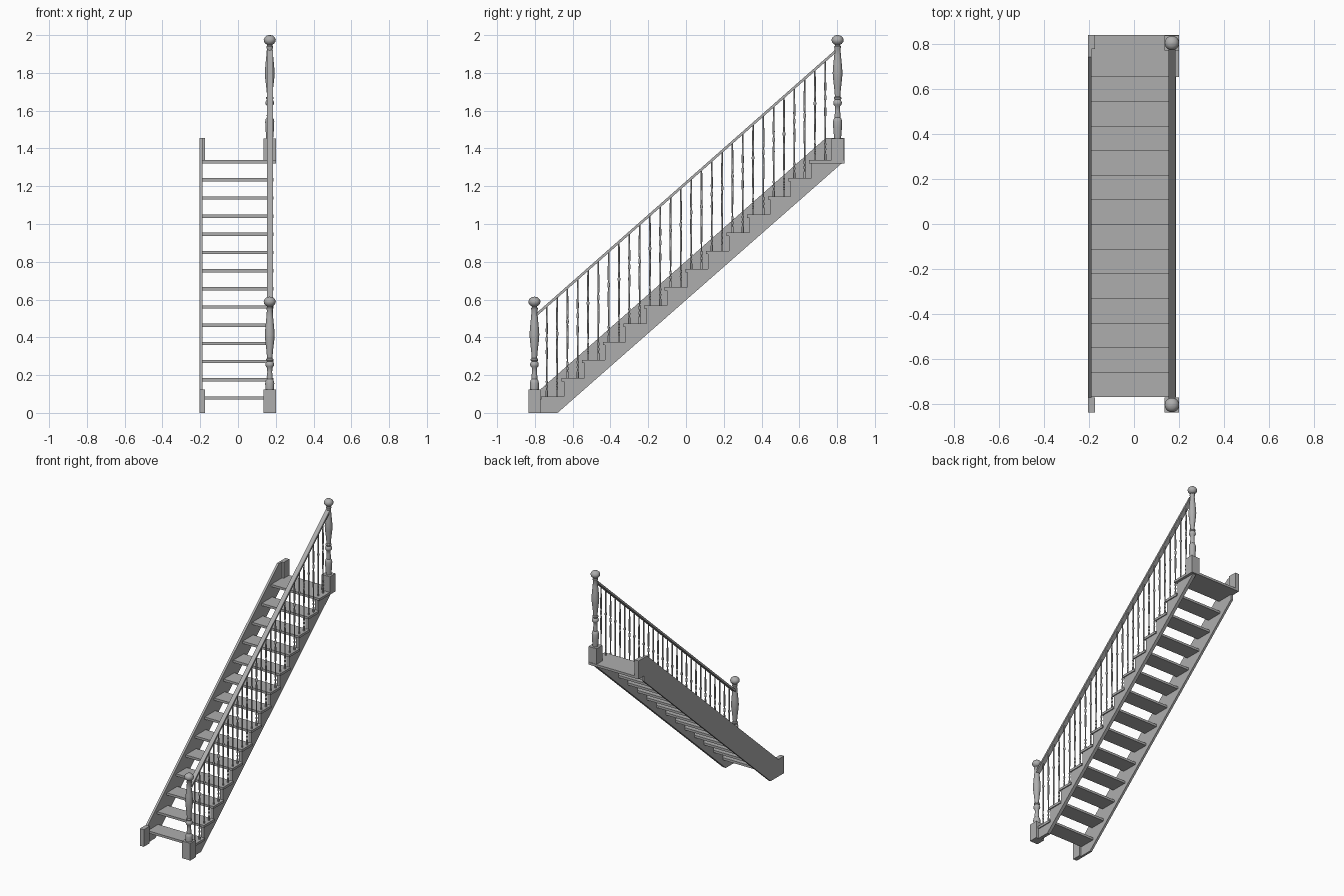
import bpy, bmesh, math
from mathutils import Matrix

cube = bpy.data.objects.get("Cube")
if cube:
    bpy.data.objects.remove(cube, do_unlink=True)

grey = bpy.data.materials.new("grey timber")
grey.use_nodes = True
grey.diffuse_color = (0.42, 0.42, 0.42, 1)
grey.node_tree.nodes["Principled BSDF"].inputs["Base Color"].default_value = grey.diffuse_color

STEPS, RISE, GOING = 14, 0.0962, 0.1092
SLOPE = RISE / GOING
FRONT, FIRST_TOP, THICK = -0.768, 0.088, 0.017
POST_X = 0.168


def finish(name, bm, smooth=False):
    bmesh.ops.recalc_face_normals(bm, faces=bm.faces)
    mesh = bpy.data.meshes.new(name)
    bm.to_mesh(mesh)
    bm.free()
    mesh.materials.append(grey)
    obj = bpy.data.objects.new(name, mesh)
    bpy.context.collection.objects.link(obj)
    if smooth:
        bpy.ops.object.select_all(action='DESELECT')
        obj.select_set(True)
        bpy.context.view_layer.objects.active = obj
        bpy.ops.object.shade_smooth_by_angle(angle=math.radians(40))
    return obj


def box(name, x0, x1, y0, y1, z0, z1):
    bm = bmesh.new()
    centre = Matrix.Translation(((x0 + x1) / 2, (y0 + y1) / 2, (z0 + z1) / 2))
    size = Matrix.Diagonal((x1 - x0, y1 - y0, z1 - z0, 1))
    bmesh.ops.create_cube(bm, size=1, matrix=centre @ size)
    return finish(name, bm)


def side_profile(name, points, x0, x1):
    """Extrude a (y, z) outline across x."""
    bm = bmesh.new()
    face = bm.faces.new([bm.verts.new((x0, y, z)) for y, z in points])
    moved = bmesh.ops.extrude_face_region(bm, geom=[face])["geom"]
    bmesh.ops.translate(bm, vec=(x1 - x0, 0, 0),
                        verts=[v for v in moved if isinstance(v, bmesh.types.BMVert)])
    return finish(name, bm)


def turned(name, profile, y, z, sides):
    """Lathe a (radius, height) profile about a vertical axis."""
    bm = bmesh.new()
    rings = []
    for r, h in profile:
        rings.append([bm.verts.new((POST_X + r * math.cos(a), y + r * math.sin(a), z + h))
                      for a in (math.tau * k / sides for k in range(sides))])
    for low, high in zip(rings, rings[1:]):
        for k in range(sides):
            n = (k + 1) % sides
            bm.faces.new((low[k], low[n], high[n], high[k]))
    bm.faces.new(rings[0])
    bm.faces.new(rings[-1])
    return finish(name, bm, True)


def rail_z(y):
    return 1.208 + SLOPE * y


# Open treads, the last one forming the landing edge
for i in range(STEPS - 1):
    y, top = FRONT + i * GOING, FIRST_TOP + i * RISE
    box(f"tread_{i + 1}", -0.19, 0.187, y, y + 0.121, top - THICK, top)
landing_top = FIRST_TOP + (STEPS - 1) * RISE
box("landing_tread", -0.192, 0.2, FRONT + (STEPS - 1) * GOING, 0.838,
    landing_top - THICK, landing_top)

# Stepped string under the treads on the railed side
outline = [(0.825, landing_top - THICK), (-0.68, 0), (-0.77, 0)]
for i in range(STEPS):
    y, under = FRONT + i * GOING + 0.012, FIRST_TOP + i * RISE - THICK
    start = -0.77 if i == 0 else y
    outline.append((start, under))
    if i < STEPS - 1:
        outline.append((y + GOING, under))
side_profile("cut_string", outline, 0.156, 0.18)

# Closed string on the wall side with its end blocks
side_profile("wall_string", [(-0.77, 0), (-0.68, 0), (0.775, 1.282), (0.775, 1.455),
                             (0.74, 1.455), (-0.77, 0.125)], -0.205, -0.189)
box("wall_block_bottom", -0.205, -0.174, -0.835, -0.77, 0, 0.125)
box("wall_block_top", -0.205, -0.174, 0.775, 0.838, landing_top - THICK, 1.455)

# Newel posts: square block, turned shaft and flattened ball (radius, depth from top)
NEWEL = [(0.002, 0), (0.016, 0.003), (0.027, 0.012), (0.032, 0.024), (0.030, 0.036),
         (0.022, 0.046), (0.014, 0.051), (0.014, 0.056), (0.018, 0.060), (0.018, 0.066),
         (0.015, 0.072), (0.018, 0.11), (0.023, 0.16), (0.026, 0.20), (0.024, 0.23),
         (0.018, 0.28), (0.014, 0.325), (0.020, 0.330), (0.020, 0.337), (0.015, 0.342),
         (0.021, 0.350), (0.023, 0.359), (0.021, 0.368), (0.014, 0.376), (0.013, 0.40),
         (0.016, 0.425), (0.015, 0.436), (0.021, 0.444), (0.024, 0.458), (0.023, 0.49),
         (0.018, 0.55)]
shaft = [(r, -d) for r, d in reversed(NEWEL)]
for label, y, z0, z1, top in (("bottom", -0.8025, 0, 0.125, 0.615),
                              ("top", 0.8025, landing_top - THICK, 1.452, 2.0)):
    box(f"newel_block_{label}", 0.135, 0.2, y - 0.0325, y + 0.0325, z0, z1)
    turned(f"newel_shaft_{label}", shaft, y, top, 24)

# Sloping handrail
side_profile("handrail", [(-0.79, rail_z(-0.79)), (0.79, rail_z(0.79)),
                          (0.79, rail_z(0.79) + 0.018), (-0.79, rail_z(-0.79) + 0.018)],
             0.153, 0.185)

# Two turned balusters on each tread (radius, fraction of length)
BALUSTER = [(0.006, 0), (0.006, 0.06), (0.0035, 0.08), (0.0065, 0.11), (0.0035, 0.13),
            (0.0065, 0.16), (0.0035, 0.19), (0.004, 0.24), (0.006, 0.50), (0.0045, 0.60),
            (0.0075, 0.62), (0.0075, 0.64), (0.0045, 0.66), (0.006, 0.72), (0.004, 1)]
for i in range(STEPS):
    for j in range(2):
        y, base = FRONT + i * GOING + 0.031 + j * GOING / 2, FIRST_TOP + i * RISE
        length = rail_z(y) + 0.006 - base
        turned(f"baluster_{2 * i + j + 1}", [(r, f * length) for r, f in BALUSTER], y, base, 10)
